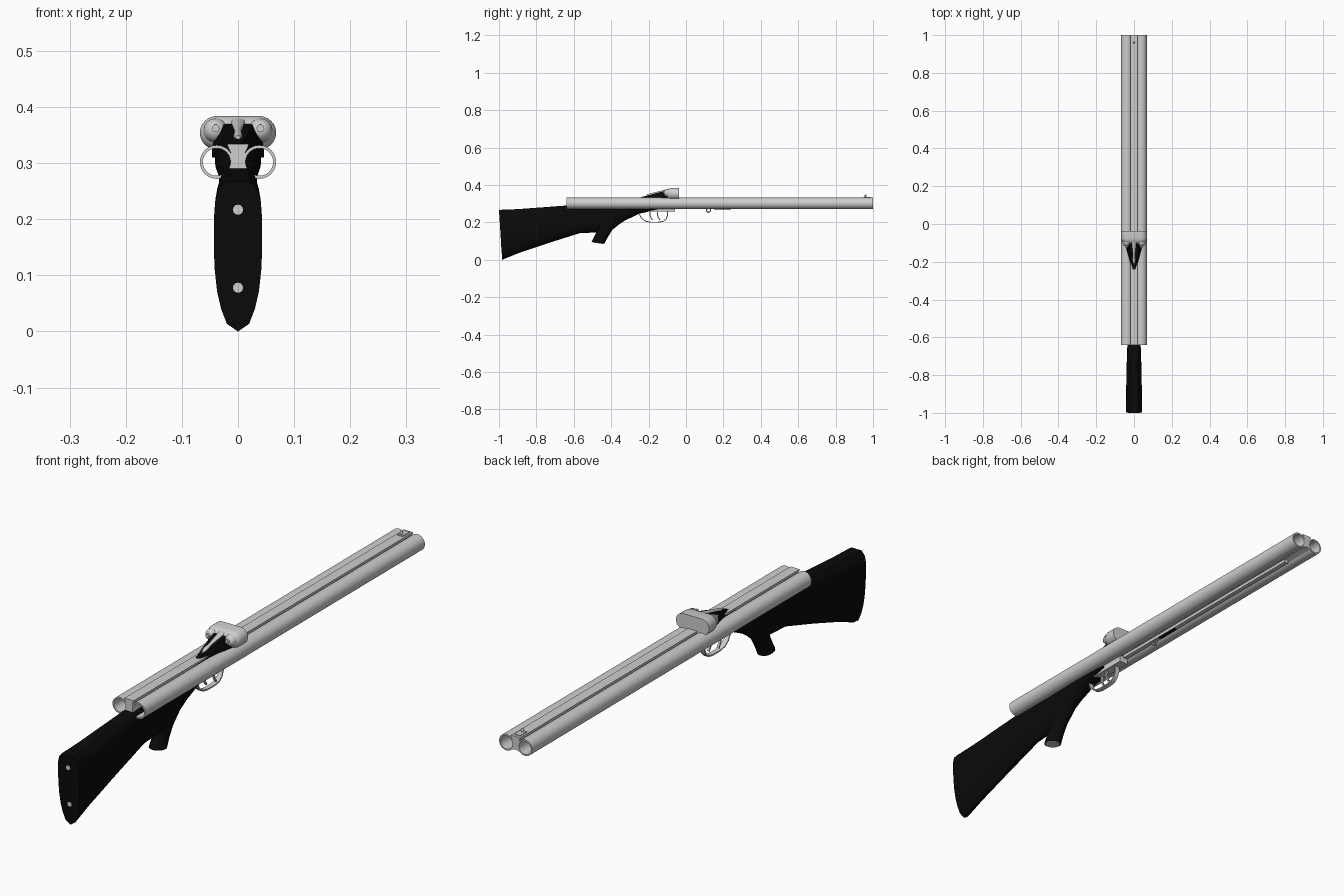
import bpy, bmesh, math
from mathutils import Vector

if "Cube" in bpy.data.objects:
    bpy.data.objects.remove(bpy.data.objects["Cube"])


def material(name, c):
    m = bpy.data.materials.new(name)
    m.diffuse_color = (*c, 1)
    m.use_nodes = True
    m.node_tree.nodes["Principled BSDF"].inputs["Base Color"].default_value = m.diffuse_color
    return m


METAL = material("pale steel", (0.62, 0.62, 0.62))
BLACK = material("black", (0.003, 0.003, 0.003))


def finish(name, bm, mat, angle=40):
    bmesh.ops.recalc_face_normals(bm, faces=bm.faces)
    me = bpy.data.meshes.new(name)
    bm.to_mesh(me)
    bm.free()
    ob = bpy.data.objects.new(name, me)
    bpy.context.collection.objects.link(ob)
    me.materials.append(mat)
    bpy.ops.object.select_all(action='DESELECT')
    ob.select_set(True)
    bpy.context.view_layer.objects.active = ob
    bpy.ops.object.shade_smooth_by_angle(angle=math.radians(angle))
    return ob


def loft(name, rings, mat, closed=False, angle=40):
    """Skin a list of equal-length rings; cap the ends or join them."""
    bm = bmesh.new()
    rows = [[bm.verts.new(p) for p in r] for r in rings]
    n = len(rows[0])
    pairs = list(zip(rows, rows[1:]))
    if closed:
        pairs.append((rows[-1], rows[0]))
    for a, b in pairs:
        for i in range(n):
            j = (i + 1) % n
            bm.faces.new((a[i], a[j], b[j], b[i]))
    if not closed:
        bm.faces.new(rows[0])
        bm.faces.new(rows[-1])
    return finish(name, bm, mat, angle)


def circle(y, r, cx, cz, n=32):
    return [(cx + r * math.cos(2 * math.pi * i / n), y,
             cz + r * math.sin(2 * math.pi * i / n)) for i in range(n)]


def box(name, lo, hi, mat):
    ring = [(lo[0], lo[2]), (hi[0], lo[2]), (hi[0], hi[2]), (lo[0], hi[2])]
    return loft(name, [[(x, y, z) for x, z in ring] for y in (lo[1], hi[1])], mat)


def strip(name, path, half_x, thick, mat, cx=0):
    """Flat bar swept along a path of (y, z) points."""
    pts = [Vector(p) for p in path]
    rings = []
    for i, p in enumerate(pts):
        t = (pts[min(i + 1, len(pts) - 1)] - pts[max(i - 1, 0)]).normalized()
        nrm = Vector((-t.y, t.x)) * thick / 2
        a, b = p + nrm, p - nrm
        rings.append([(cx - half_x, *a), (cx + half_x, *a),
                      (cx + half_x, *b), (cx - half_x, *b)])
    return loft(name, rings, mat)


# ---- barrels: two open tubes joined by a filler and ribs
BX, BZ, Y0, Y1 = 0.038, 0.302, -0.64, 1.0
for side, s in (("left", -1), ("right", 1)):
    loft("barrel_" + side, [circle(Y0, 0.030, s * BX, BZ), circle(Y1, 0.030, s * BX, BZ),
                            circle(Y1, 0.0245, s * BX, BZ), circle(Y0, 0.0245, s * BX, BZ)],
         METAL, closed=True)
half = [(0.019, 0.334), (0.018, 0.329), (0.0125, 0.318), (0.009, 0.302), (0.0125, 0.288), (0.016, 0.281)]
prof = half + [(0, 0.286)] + [(-x, z) for x, z in reversed(half)]
loft("barrel_rib", [[(x, y, z) for x, z in prof] for y in (Y0, Y1)], METAL, angle=30)
box("lower_rib", (-0.008, -0.05, 0.272), (0.008, 0.88, 0.288), METAL)
box("forend_slot", (-0.006, 0.15, 0.269), (0.006, 0.24, 0.273), BLACK)

# ---- bead sight and its base
box("sight_base", (-0.012, 0.95, 0.332), (0.012, 0.99, 0.337), METAL)
loft("bead_sight", [[(0.005 * k * math.cos(a * math.pi / 6), 0.96 + 0.005 * k * math.sin(a * math.pi / 6), z)
                     for a in range(12)] for z, k in ((0.335, 1), (0.345, 1), (0.350, 0.5))], METAL)

# ---- sling loop under the barrels
loft("sling_loop", [[(0.0035 * math.cos(b * math.pi / 4),
                      0.12 + (0.011 + 0.003 * math.sin(b * math.pi / 4)) * math.cos(a * math.pi / 10),
                      0.265 + (0.011 + 0.003 * math.sin(b * math.pi / 4)) * math.sin(a * math.pi / 10))
                     for b in range(8)] for a in range(20)], METAL, closed=True)

# ---- stock: one outline lofted from the butt to the receiver
outline = [(0.46, 0.05), (0.7, 0.15), (0.87, 0.27), (0.97, 0.42), (1, 0.55), (1, 0.75),
           (0.95, 0.86), (0.83, 0.94), (0.5, 1)]
outline = [(0, 0)] + outline + [(-u, v) for u, v in reversed(outline)]
# bottom (y, z), top (y, z), half width
stations = [((-0.983, 0.0), (-1.0, 0.267), 0.043),
            ((-0.90, 0.034), (-0.90, 0.271), 0.042),
            ((-0.75, 0.085), (-0.75, 0.282), 0.039),
            ((-0.57, 0.142), (-0.63, 0.291), 0.034),
            ((-0.47, 0.147), (-0.50, 0.295), 0.032),
            ((-0.39, 0.168), (-0.42, 0.300), 0.032),
            ((-0.33, 0.208), (-0.34, 0.310), 0.033),
            ((-0.25, 0.247), (-0.26, 0.324), 0.036),
            ((-0.15, 0.268), (-0.17, 0.326), 0.041)]
loft("stock", [[(u * w, b[0] + (t[0] - b[0]) * v, b[1] + (t[1] - b[1]) * v) for u, v in outline]
               for b, t, w in stations], BLACK)


# ---- pistol grip and its cap
def grip_ring(back, front, hw, n=20):
    b, f = Vector(back), Vector(front)
    out = []
    for i in range(n):
        a = 2 * math.pi * i / n
        p = (b + f) / 2 + (f - b) / 2 * math.cos(a)
        out.append((hw * math.sin(a), p.x, p.y))
    return out


loft("pistol_grip", [grip_ring((-0.505, 0.096), (-0.436, 0.086), 0.029),
                     grip_ring((-0.490, 0.125), (-0.420, 0.118), 0.027),
                     grip_ring((-0.478, 0.150), (-0.394, 0.160), 0.027),
                     grip_ring((-0.490, 0.200), (-0.335, 0.208), 0.029)], BLACK)
loft("grip_cap", [grip_ring((-0.501, 0.096), (-0.440, 0.087), 0.026),
                  grip_ring((-0.501, 0.093), (-0.440, 0.084), 0.025)], METAL)

# ---- butt screws
for nm, z in (("lower", 0.078), ("upper", 0.217)):
    y = -0.983 - 0.017 * z / 0.267
    loft("butt_screw_" + nm, [circle(y - 0.001, 0.009, 0, z, 12), circle(y + 0.01, 0.009, 0, z, 12)], METAL)


# ---- breech block: wide round-ended block with two rounded fences
def stadium(y, hx, r, cz, n=12):
    pts = []
    for s in (1, -1):
        for i in range(n + 1):
            a = -math.pi / 2 + math.pi * i / n
            pts.append((s * (hx + r * math.cos(a)), y, cz + s * r * math.sin(a)))
    return pts


loft("breech_block", [stadium(-0.038, 0.038, 0.030, 0.354), stadium(-0.078, 0.038, 0.030, 0.354),
                      stadium(-0.092, 0.036, 0.027, 0.353), stadium(-0.102, 0.030, 0.020, 0.351),
                      stadium(-0.108, 0.022, 0.014, 0.349)], METAL)
for side, s in (("left", -1), ("right", 1)):
    loft("fence_" + side, [circle(-0.095 - 0.024 * math.sin(a), 0.022 * math.cos(a), s * 0.040, 0.358, 16)
                           for a in (0, 0.4, 0.8, 1.15, 1.45)], METAL)
    loft("firing_pin_" + side, [circle(y, 0.007, s * 0.040, 0.362, 10) for y in (-0.124, -0.1)], METAL)

# ---- black tang tapering back from the breech, with the top lever on it
tang = [(-1, 0), (1, 0), (1, 0.45), (0.6, 1), (-0.6, 1), (-1, 0.45)]
loft("tang", [[(u * w, y, 0.31 + (zt - 0.31) * v) for u, v in tang]
              for y, w, zt in ((-0.09, 0.046, 0.372), (-0.13, 0.040, 0.364),
                               (-0.19, 0.025, 0.348), (-0.24, 0.010, 0.335))], BLACK)
loft("top_lever", [[(w * math.cos(a * math.pi / 6), y, z + 0.006 * math.sin(a * math.pi / 6))
                    for a in range(12)]
                   for y, w, z in ((-0.085, 0.014, 0.376), (-0.12, 0.010, 0.367), (-0.16, 0.006, 0.357),
                                   (-0.195, 0.008, 0.348), (-0.21, 0.004, 0.344))], METAL)

# ---- trigger plate, guard and two triggers
box("trigger_plate", (-0.018, -0.23, 0.258), (0.018, -0.06, 0.285), METAL)
guard = [(-0.100, 0.270), (-0.098, 0.240), (-0.106, 0.218), (-0.122, 0.205), (-0.150, 0.201),
         (-0.190, 0.201), (-0.218, 0.207), (-0.238, 0.222), (-0.247, 0.240), (-0.250, 0.260)]
strip("trigger_guard", guard, 0.009, 0.005, METAL)
for nm, y, x in (("front", -0.145, 0.006), ("rear", -0.185, -0.006)):
    strip("trigger_" + nm, [(y - 0.006, 0.265), (y - 0.008, 0.245), (y - 0.004, 0.228), (y + 0.006, 0.213)],
          0.004, 0.006, METAL, x)
